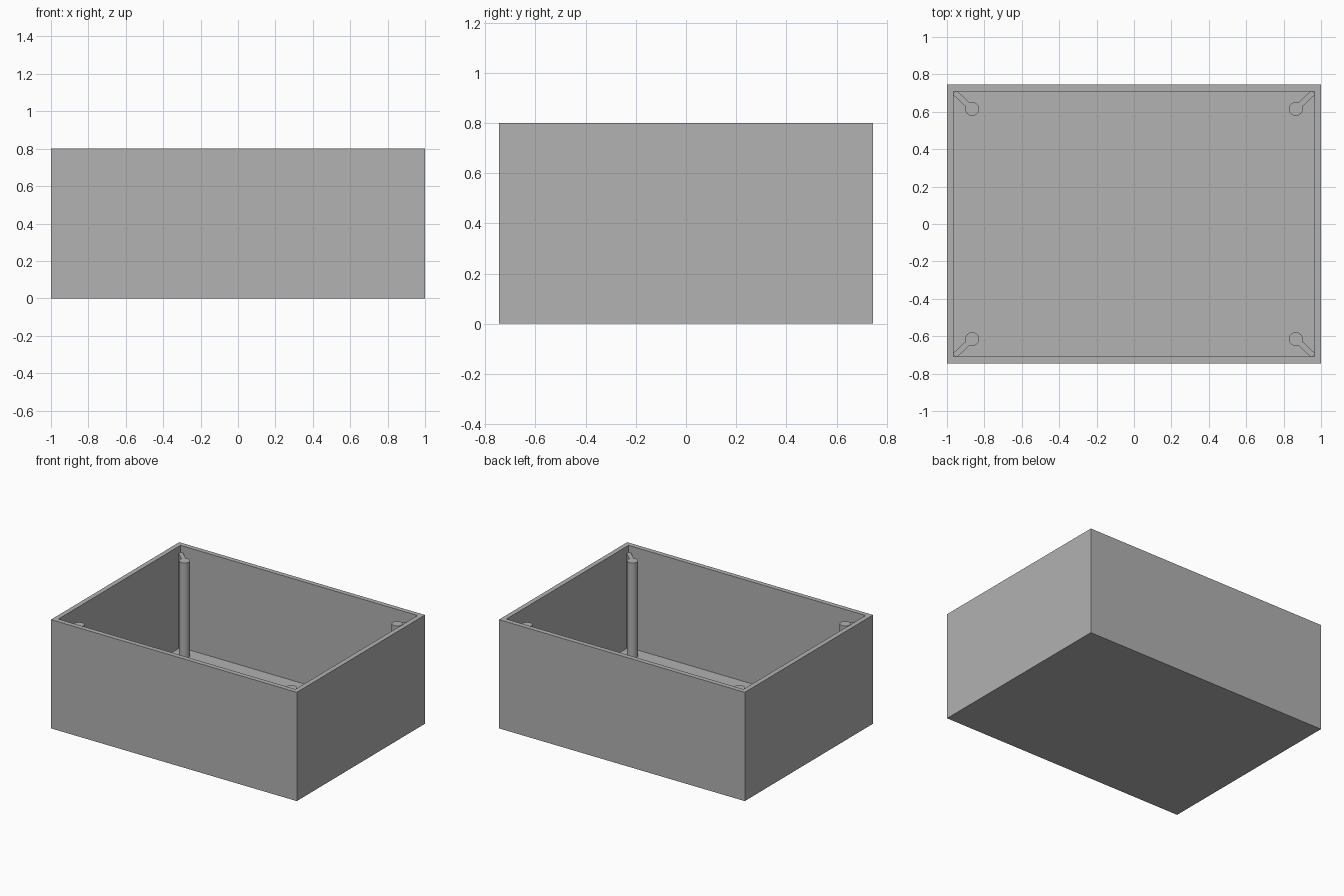
import bpy, bmesh, math
from mathutils import Vector

if "Cube" in bpy.data.objects:
    bpy.data.objects.remove(bpy.data.objects["Cube"], do_unlink=True)

WIDTH, DEPTH, HEIGHT = 2.0, 1.49, 0.8
WALL = 0.05
POST_TOP = 0.75
POST_RADIUS = 0.037
POST_X, POST_Y = 0.865, 0.615

grey = bpy.data.materials.new("plain grey")
grey.use_nodes = True
colour = (0.445, 0.445, 0.445, 1)
grey.diffuse_color = colour
grey.node_tree.nodes["Principled BSDF"].inputs["Base Color"].default_value = colour


def finish(bm, name):
    mesh = bpy.data.meshes.new(name)
    bm.to_mesh(mesh)
    bm.free()
    mesh.materials.append(grey)
    obj = bpy.data.objects.new(name, mesh)
    bpy.context.collection.objects.link(obj)
    return obj


def box(size):
    bm = bmesh.new()
    bmesh.ops.create_cube(bm, size=1)
    bmesh.ops.scale(bm, vec=size, verts=bm.verts)
    return bm


# Open box: inset the top face and sink it to the floor
bm = box((WIDTH, DEPTH, HEIGHT))
bmesh.ops.translate(bm, vec=(0, 0, HEIGHT / 2), verts=bm.verts)
top = max(bm.faces, key=lambda f: f.calc_center_median().z)
bmesh.ops.inset_region(bm, faces=[top], thickness=WALL)
sunk = bmesh.ops.extrude_face_region(bm, geom=[top])
verts = [v for v in sunk["geom"] if isinstance(v, bmesh.types.BMVert)]
bmesh.ops.translate(bm, vec=(0, 0, WALL - HEIGHT), verts=verts)
if top.is_valid:
    bmesh.ops.delete(bm, geom=[top], context="FACES_ONLY")
bmesh.ops.recalc_face_normals(bm, faces=bm.faces)
finish(bm, "open_box")

# Corner screw posts, each tied to its corner by a diagonal rib
post_height = POST_TOP - WALL
middle = (POST_TOP + WALL) / 2
for side, sx in (("left", 1), ("right", -1)):
    for end, sy in (("front", -1), ("back", 1)):
        bm = bmesh.new()
        bmesh.ops.create_cone(bm, cap_ends=True, segments=32, radius1=POST_RADIUS,
                              radius2=POST_RADIUS, depth=post_height)
        post = finish(bm, f"{end}_{side}_post")
        post.location = (sx * POST_X, sy * POST_Y, middle)
        for poly in post.data.polygons:
            poly.use_smooth = abs(poly.normal.z) < 0.5
        for edge in post.data.edges:
            a, b = (post.data.vertices[i].co.z for i in edge.vertices)
            edge.use_edge_sharp = abs(a - b) < 0.01

        start = Vector((sx * POST_X, sy * POST_Y, middle))
        corner = Vector((sx * (WIDTH / 2 - WALL + 0.01), sy * (DEPTH / 2 - WALL + 0.01), middle))
        along = corner - start
        rib = finish(box((along.length, 0.03, post_height - 0.002)), f"{end}_{side}_rib")
        rib.location = (start + corner) / 2
        rib.rotation_euler.z = math.atan2(along.y, along.x)
